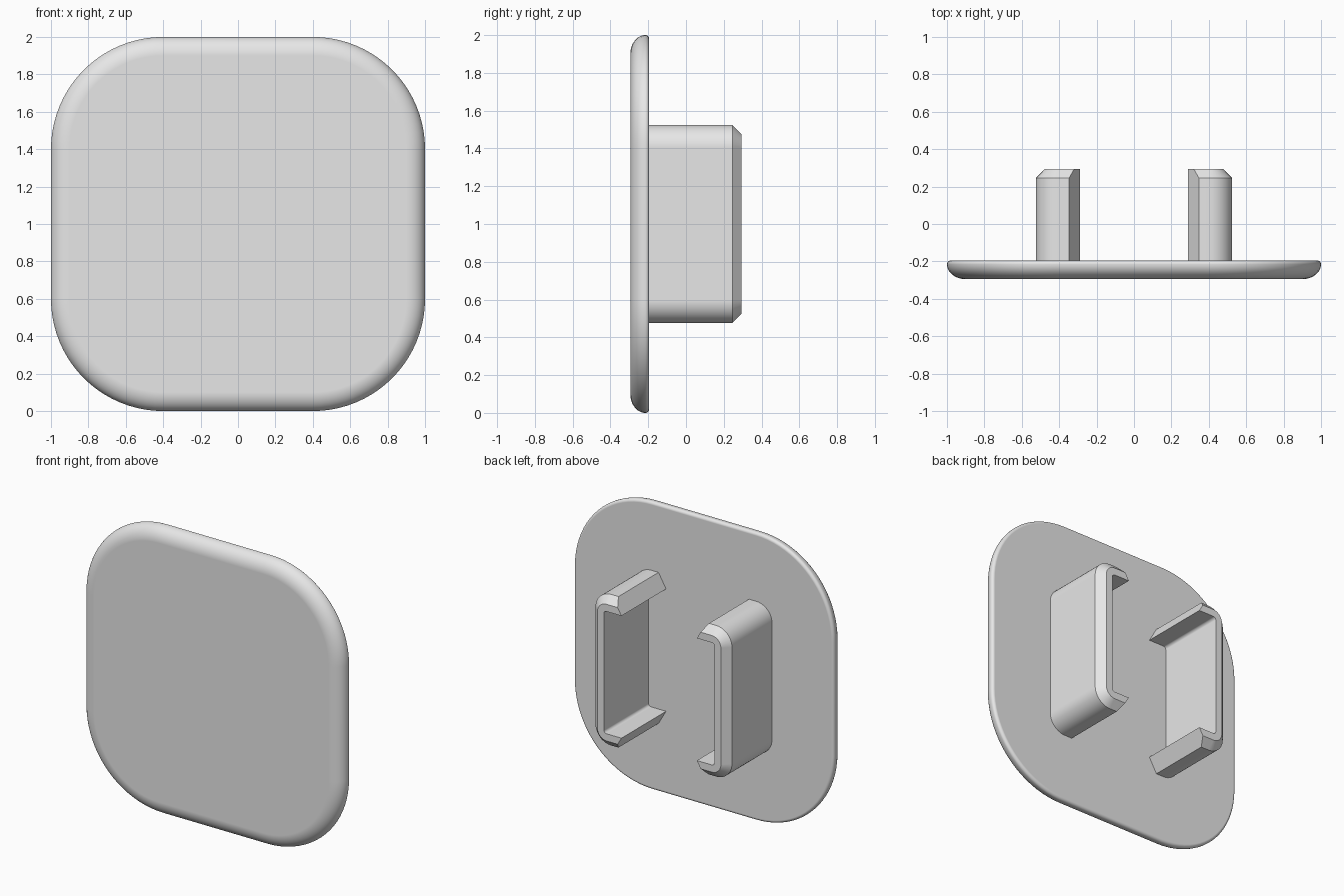
import bpy, bmesh
from math import sin, cos, tan, pi, radians

cube = bpy.data.objects.get("Cube")
if cube:
    bpy.data.objects.remove(cube)

grey = bpy.data.materials.new("light_grey")
grey.use_nodes = True
colour = (0.8, 0.8, 0.8, 1)
grey.diffuse_color = colour
grey.node_tree.nodes["Principled BSDF"].inputs["Base Color"].default_value = colour

MID_Z = 1.0


def arc(cx, cz, r, start, end, steps):
    """Points (x, z) along a circular arc, angles in degrees."""
    angles = [radians(start + (end - start) * i / steps) for i in range(steps + 1)]
    return [(cx + r * cos(a), cz + r * sin(a)) for a in angles]


def loft(name, rings):
    """Skin (y, outline) rings into a closed solid with smooth curves."""
    bm = bmesh.new()
    loops = [[bm.verts.new((x, y, z + MID_Z)) for x, z in pts] for y, pts in rings]
    n = len(loops[0])
    for a, b in zip(loops, loops[1:]):
        for i in range(n):
            j = (i + 1) % n
            bm.faces.new((a[i], a[j], b[j], b[i]))
    bm.faces.new(loops[0])
    bm.faces.new(loops[-1])
    bmesh.ops.recalc_face_normals(bm, faces=bm.faces)
    mesh = bpy.data.meshes.new(name)
    bm.to_mesh(mesh)
    bm.free()
    mesh.materials.append(grey)
    obj = bpy.data.objects.new(name, mesh)
    bpy.context.collection.objects.link(obj)
    bpy.ops.object.select_all(action='DESELECT')
    obj.select_set(True)
    bpy.context.view_layer.objects.active = obj
    bpy.ops.object.shade_smooth_by_angle(angle=radians(25))
    mod = obj.modifiers.new("even_shading", 'WEIGHTED_NORMAL')
    mod.keep_sharp = True
    return obj


# Cover plate: rounded square, wide fillet in front, small fillet behind
def rounded_square(inset):
    half, r = 1 - inset, 0.6 - inset
    c = half - r
    pts = []
    for k, (sx, sz) in enumerate([(1, 1), (-1, 1), (-1, -1), (1, -1)]):
        pts += arc(sx * c, sz * c, r, 90 * k, 90 * k + 90, 20)
    return pts


front, back = -0.295, -0.195
plate = []
for i in range(13):
    a = pi / 2 * i / 12
    plate.append((front + 0.08 * (1 - cos(a)), rounded_square(0.1 * (1 - sin(a)))))
for i in range(1, 7):
    a = pi / 2 * i / 6
    plate.append((back - 0.02 + 0.02 * sin(a), rounded_square(0.02 * (1 - cos(a)))))
loft("cover_plate", plate)


# Clips: C-shaped channels with slanted arm ends and a chamfered outer tip
def channel(side, inset):
    wall, slant = 0.1, tan(radians(30))
    x_out, z_out, r = 0.525, 0.525, 0.12
    c = x_out - r
    x_end = 0.29 + (wall - inset) * slant
    r_out, r_in = r - inset, r - wall
    pts = [(x_end, z_out - inset)]
    pts += arc(c, c, r_out, 90, 0, 10) + arc(c, -c, r_out, 0, -90, 10)
    pts += [(x_end, inset - z_out), (0.29, wall - z_out)]
    pts += arc(c, -c, r_in, -90, 0, 10) + arc(c, c, r_in, 0, 90, 10)
    pts += [(0.29, z_out - wall)]
    return [(side * x, z) for x, z in pts]


for name, side in (("left_clip", 1), ("right_clip", -1)):
    loft(name, [(back - 0.005, channel(side, 0)),
                (0.245, channel(side, 0)),
                (0.295, channel(side, 0.05))])
